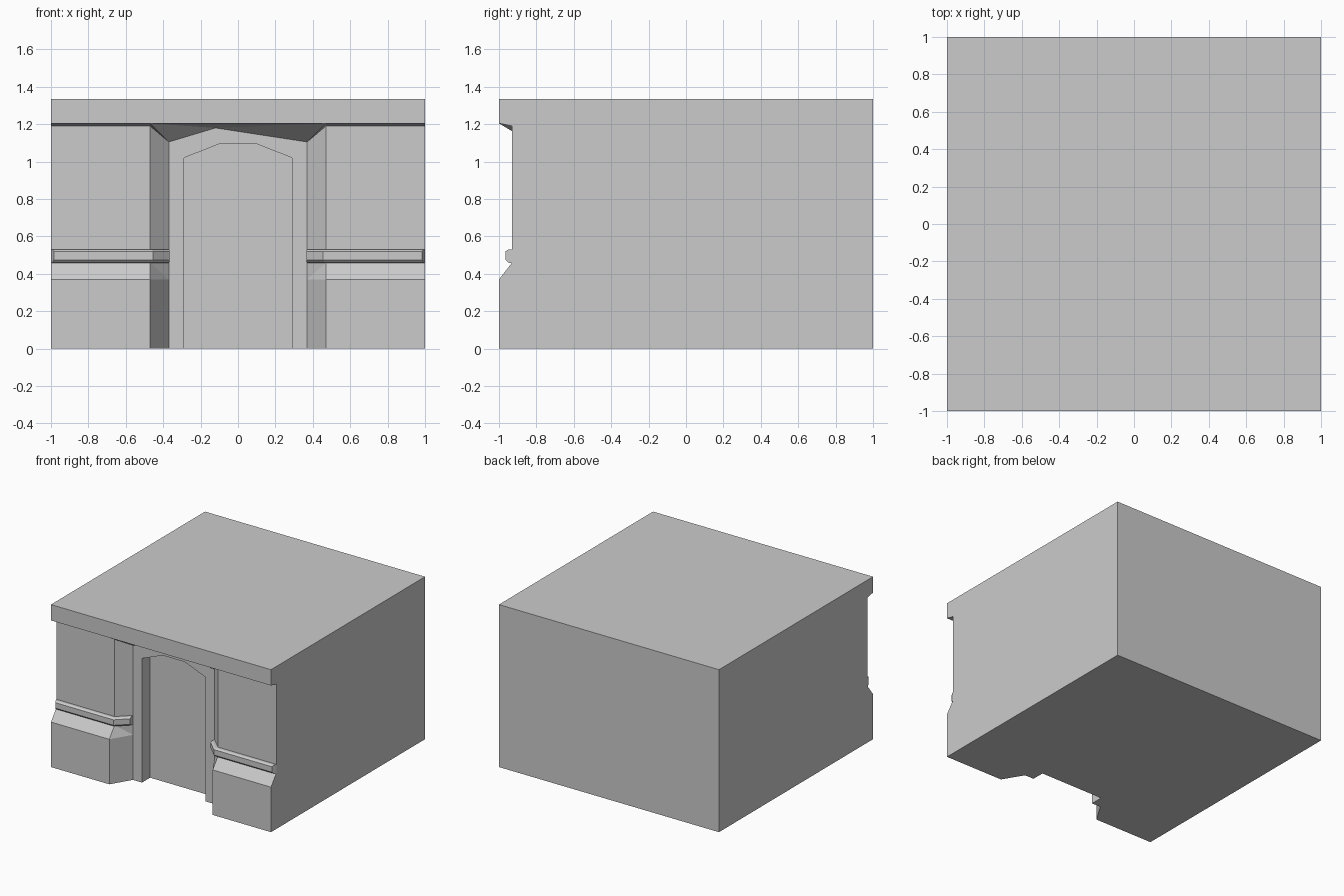
import bpy, bmesh

if "Cube" in bpy.data.objects:
    bpy.data.objects.remove(bpy.data.objects["Cube"])


def make_object(name, faces):
    """Build one welded flat-shaded object from a list of coordinate loops."""
    bm = bmesh.new()
    for loop in faces:
        bm.faces.new([bm.verts.new(p) for p in loop])
    bmesh.ops.remove_doubles(bm, verts=bm.verts, dist=1e-5)
    bmesh.ops.recalc_face_normals(bm, faces=bm.faces)
    mesh = bpy.data.meshes.new(name)
    bm.to_mesh(mesh)
    bm.free()
    obj = bpy.data.objects.new(name, mesh)
    bpy.context.collection.objects.link(obj)
    return obj


def mirror(loop):
    return [(-x, y, z) for x, y, z in reversed(loop)]


FRONT, WALL, FRAME, DOOR, BACK = -1.0, -0.93, -0.835, -0.73, 1.0
OUT, IN, JAMB = 0.47, 0.37, 0.288
BASE, SILL, SOFFIT, LIP, TOP, SPRING = 0.37, 0.46, 1.19, 1.205, 1.335, 1.105

# Right half of the front: plinth, sloped sill, wall, splayed jamb, soffit
half = [
    [(1, FRONT, 0), (OUT, FRONT, 0), (OUT, FRONT, BASE), (1, FRONT, BASE)],
    [(OUT, FRONT, 0), (IN, FRAME, 0), (IN, FRAME, BASE), (OUT, FRONT, BASE)],
    [(1, FRONT, BASE), (OUT, FRONT, BASE), (OUT, WALL, SILL), (1, WALL, SILL)],
    [(OUT, FRONT, BASE), (IN, FRAME, BASE), (OUT, WALL, SILL)],
    [(1, WALL, SILL), (OUT, WALL, SILL), (OUT, WALL, SOFFIT), (1, WALL, SOFFIT)],
    [(OUT, WALL, SILL), (IN, FRAME, BASE), (IN, FRAME, SPRING), (OUT, WALL, SOFFIT)],
    [(1, WALL, SOFFIT), (OUT, WALL, SOFFIT), (OUT, FRONT, LIP), (1, FRONT, LIP)],
    [(OUT, FRONT, LIP), (OUT, WALL, SOFFIT), (IN, FRAME, SPRING)],
    # plain side wall
    [(1, FRONT, 0), (1, FRONT, BASE), (1, WALL, SILL), (1, WALL, SOFFIT),
     (1, FRONT, LIP), (1, FRONT, TOP), (1, BACK, TOP), (1, BACK, 0)],
]
body = half + [mirror(f) for f in half]

# Sloping ceiling over the recess
peak = (-0.12, FRAME, 1.18)
fl, fr = (-OUT, FRONT, LIP), (OUT, FRONT, LIP)
rl, rr = (-IN, FRAME, SPRING), (IN, FRAME, SPRING)
body += [[fl, rl, peak], [fl, peak, fr], [fr, peak, rr]]

# Fascia, roof and back
body += [
    [(-1, FRONT, LIP), fl, fr, (1, FRONT, LIP), (1, FRONT, TOP), (-1, FRONT, TOP)],
    [(-1, FRONT, TOP), (1, FRONT, TOP), (1, BACK, TOP), (-1, BACK, TOP)],
    [(1, BACK, 0), (-1, BACK, 0), (-1, BACK, TOP), (1, BACK, TOP)],
]

# Arched door: surround, reveals and recessed panel
arch = [(-JAMB, 0), (-JAMB, 1.02), (-0.1, 1.095), (0.1, 1.095), (JAMB, 1.02), (JAMB, 0)]
body.append([(x, FRAME, z) for x, z in arch]
            + [(IN, FRAME, 0), (IN, FRAME, BASE), rr, peak, rl, (-IN, FRAME, BASE), (-IN, FRAME, 0)])
for (x0, z0), (x1, z1) in zip(arch, arch[1:]):
    body.append([(x0, FRAME, z0), (x1, FRAME, z1), (x1, DOOR, z1), (x0, DOOR, z0)])
body.append([(x, DOOR, z) for x, z in arch])

# Underside
edge = [(1, FRONT, 0), (OUT, FRONT, 0), (IN, FRAME, 0), (JAMB, FRAME, 0), (JAMB, DOOR, 0)]
body.append([(1, BACK, 0)] + edge + mirror(edge) + [(-1, BACK, 0)])
make_object("building_block", body)

# Moulded band swept along the wall and round each jamb
profile = [(0, 0.457), (0.02, 0.46), (0.035, 0.475), (0.035, 0.52), (0.02, 0.53), (0, 0.53)]
stations = [[(1 - 0.43 * o, WALL - o, z) for o, z in profile],
            [(OUT - 0.41 * o, WALL - o, z) for o, z in profile],
            [(IN - 0.1 * o, FRAME - 1.25 * o, z) for o, z in profile]]
band = [stations[0], stations[-1]]
for a, b in zip(stations, stations[1:]):
    for i in range(len(profile) - 1):
        band.append([a[i], b[i], b[i + 1], a[i + 1]])
make_object("band_right", band)
make_object("band_left", [mirror(f) for f in band])
